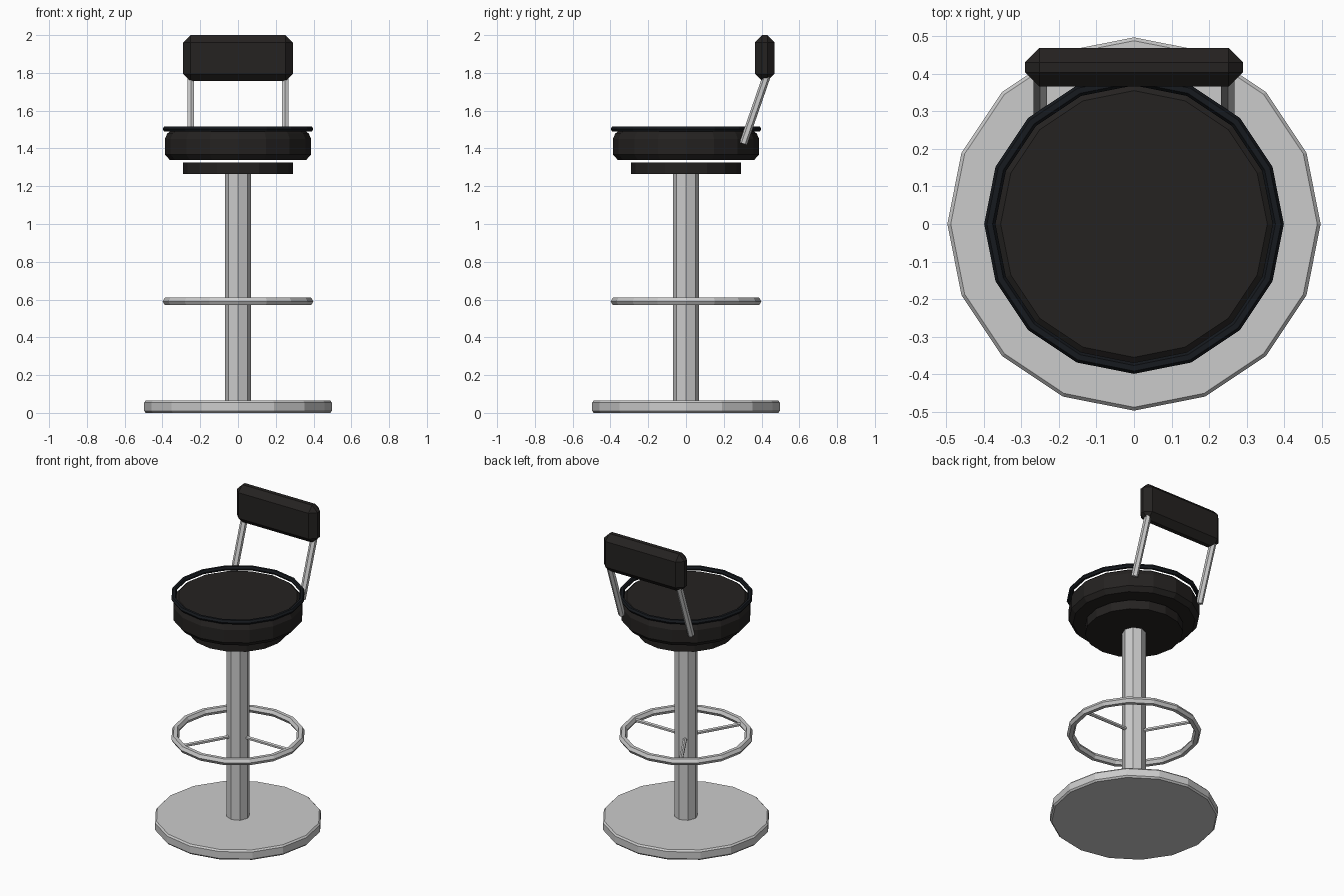
import bpy, bmesh
from math import cos, sin, pi, radians
from mathutils import Vector

if "Cube" in bpy.data.objects:
    bpy.data.objects.remove(bpy.data.objects["Cube"])


def material(name, rgb):
    m = bpy.data.materials.new(name)
    m.diffuse_color = (*rgb, 1)
    m.use_nodes = True
    m.node_tree.nodes["Principled BSDF"].inputs["Base Color"].default_value = m.diffuse_color
    return m


LEATHER = material("black_leather", (0.018, 0.016, 0.015))
TRIM = material("dark_trim", (0.008, 0.010, 0.013))


def finish(name, bm, mat=None):
    bmesh.ops.recalc_face_normals(bm, faces=bm.faces)
    me = bpy.data.meshes.new(name)
    bm.to_mesh(me)
    bm.free()
    ob = bpy.data.objects.new(name, me)
    bpy.context.collection.objects.link(ob)
    if mat:
        me.materials.append(mat)
    return ob


def lathe(name, profile, sides, mat=None, closed=False):
    """Revolve (radius, z) points; capped solid, or a ring when closed."""
    bm = bmesh.new()
    rings = [[bm.verts.new((r * cos(2 * pi * i / sides), r * sin(2 * pi * i / sides), z))
              for i in range(sides)] for r, z in profile]
    pairs = list(zip(rings, rings[1:]))
    if closed:
        pairs.append((rings[-1], rings[0]))
    for a, b in pairs:
        for i in range(sides):
            j = (i + 1) % sides
            bm.faces.new((a[i], a[j], b[j], b[i]))
    if not closed:
        bm.faces.new(rings[0])
        bm.faces.new(rings[-1])
    return finish(name, bm, mat)


def hoop(name, radius, z, thick, mat=None):
    section = [(radius + thick * cos(k * pi / 3), z + thick * sin(k * pi / 3)) for k in range(6)]
    return lathe(name, section, 16, mat, closed=True)


def rod(name, a, b, radius, sides=6):
    a, b = Vector(a), Vector(b)
    bpy.ops.mesh.primitive_cylinder_add(vertices=sides, radius=radius, depth=(b - a).length,
                                        location=(a + b) / 2)
    ob = bpy.context.object
    ob.name = name
    ob.rotation_euler = (b - a).to_track_quat('Z', 'Y').to_euler()
    return ob


# Floor base and column
lathe("base", [(0.488, 0), (0.497, 0.01), (0.497, 0.055), (0.488, 0.065)], 16)
lathe("column", [(0.07, 0.06), (0.07, 1.27)], 8)

# Foot ring with three spokes
hoop("foot_ring", 0.376, 0.59, 0.023)
for i in range(3):
    d = Vector((cos(radians(120 * i)), sin(radians(120 * i)), 0))
    up = Vector((0, 0, 0.59))
    rod(f"foot_ring_spoke_{i + 1}", d * 0.05 + up, d * 0.372 + up, 0.012)

# Swivel plate, cushion and piping
lathe("swivel_plate", [(0.29, 1.265), (0.29, 1.325)], 16, LEATHER)
lathe("seat", [(0.362, 1.34), (0.387, 1.368), (0.387, 1.45), (0.375, 1.478), (0.355, 1.495)],
      16, LEATHER)
hoop("seat_piping", 0.384, 1.503, 0.015, TRIM)

# Backrest posts
for side, x in (("left", -0.25), ("right", 0.25)):
    rod(f"backrest_post_{side}", (x, 0.303, 1.425), (x, 0.433, 1.80), 0.021)

# Backrest pad with chamfered edges
bm = bmesh.new()
bmesh.ops.create_cube(bm, size=1)
for v in bm.verts:
    v.co = Vector((v.co.x * 0.58, v.co.y * 0.103 + 0.417, v.co.z * 0.243 + 1.8785))
bmesh.ops.bevel(bm, geom=bm.edges[:], offset=0.038, segments=1, affect='EDGES')
finish("backrest", bm, LEATHER)
